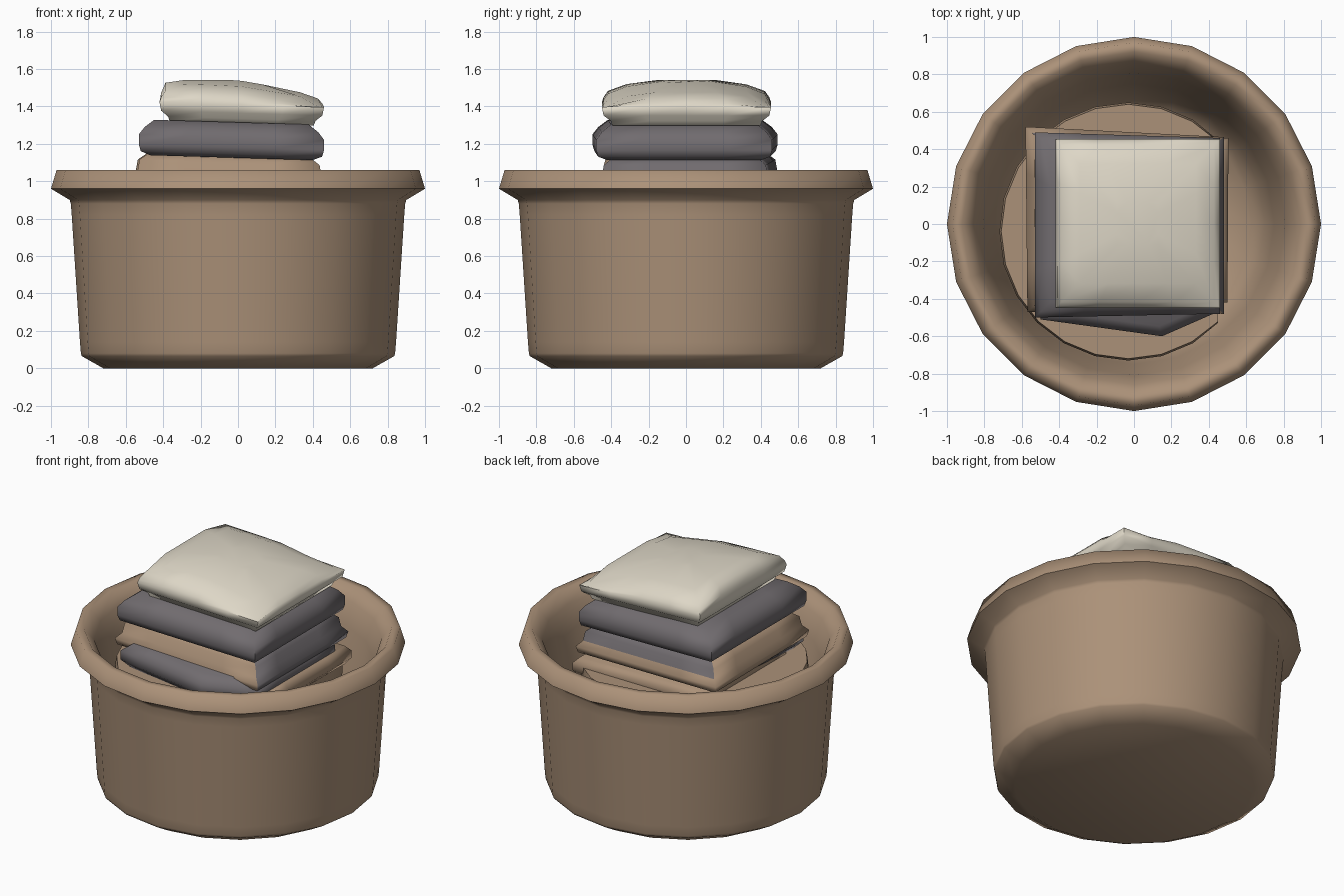
import bpy, bmesh, math

if "Cube" in bpy.data.objects:
    bpy.data.objects.remove(bpy.data.objects["Cube"])


def material(name, rgb):
    m = bpy.data.materials.new(name)
    m.diffuse_color = (*rgb, 1)
    m.use_nodes = True
    m.node_tree.nodes["Principled BSDF"].inputs["Base Color"].default_value = m.diffuse_color
    return m


TAN = material("tan", (0.41, 0.285, 0.19))
GREY = material("charcoal grey", (0.165, 0.15, 0.16))
CREAM = material("cream", (0.73, 0.68, 0.57))


def loft(name, rings, mats, angle=75, rule=None):
    """Skin a list of equally long point rings and cap both ends."""
    bm = bmesh.new()
    loops = [[bm.verts.new(p) for p in ring] for ring in rings]
    n = len(loops[0])
    for a, b in zip(loops, loops[1:]):
        for i in range(n):
            j = (i + 1) % n
            bm.faces.new((a[i], a[j], b[j], b[i]))
    bm.faces.new(loops[0][::-1])
    bm.faces.new(loops[-1])
    bmesh.ops.recalc_face_normals(bm, faces=bm.faces[:])
    if rule:
        for f in bm.faces:
            f.material_index = rule(f.normal, f.calc_center_median())
    me = bpy.data.meshes.new(name)
    bm.to_mesh(me)
    bm.free()
    ob = bpy.data.objects.new(name, me)
    bpy.context.collection.objects.link(ob)
    for m in mats:
        me.materials.append(m)
    bpy.ops.object.select_all(action='DESELECT')
    ob.select_set(True)
    bpy.context.view_layer.objects.active = ob
    bpy.ops.object.shade_smooth_by_angle(angle=math.radians(angle))
    return ob


def circle(r, z, n=20, cx=0, cy=0, xmax=9):
    return [(min(cx + r * math.cos(math.tau * i / n), xmax),
             cy + r * math.sin(math.tau * i / n), z) for i in range(n)]


def outline(corners, z, inset, tilt, steps=4):
    """Ring along a polygon, pulled in by inset; tilt(x, y) shifts the height."""
    n = len(corners)
    cx, cy = sum(c[0] for c in corners) / n, sum(c[1] for c in corners) / n
    k = 1 - inset / 0.48
    c = [(cx + (x - cx) * k, cy + (y - cy) * k) for x, y in corners]
    pts = []
    for a, b in zip(c, c[1:] + c[:1]):
        for s in range(steps):
            t = s / steps
            x, y = a[0] + (b[0] - a[0]) * t, a[1] + (b[1] - a[1]) * t
            pts.append((x, y, z + tilt(x, y)))
    return pts


def towel(name, corners, profile, mats, rule=None):
    rings = [outline(corners, z, inset, lambda x, y: -0.03 * x)
             for inset, z in profile]
    return loft(name, rings, mats, rule=rule)


# Basket: lathed wall, flared rim and hollow, bowl-shaped inside
basket = [(0.72, 0), (0.835, 0.065), (0.84, 0.08), (0.845, 0.14), (0.889, 0.82),
          (0.894, 0.88), (0.9, 0.9), (1.0, 0.96), (0.97, 1.06), (0.92, 1.06),
          (0.86, 0.99), (0.81, 0.85), (0.75, 0.5), (0.70, 0.3), (0.62, 0.18),
          (0.4, 0.12)]
loft("basket", [circle(r, z) for r, z in basket], [TAN])

# Rounded bundle at the bottom of the pile
bundle = [(0.60, 0.14), (0.67, 0.30), (0.69, 0.80), (0.68, 0.86)]
loft("bottom_bundle",
     [circle(r, z, 24, -0.03, -0.04, 0.45) for r, z in bundle], [TAN])

# Flat tan towel showing at the right
towel("lower_tan_towel",
      [(-0.45, -0.40), (0.50, -0.42), (0.505, 0.46), (-0.45, 0.47)],
      [(0.03, 0.80), (0.0, 0.84), (0.0, 0.89), (0.03, 0.92)], [TAN])

# Crumpled grey towel sticking out at the front
towel("lower_grey_towel",
      [(-0.50, -0.51), (0.15, -0.60), (0.47, -0.46), (0.47, 0.34), (-0.45, 0.36)],
      [(0.05, 0.85), (0.0, 0.90), (0.0, 0.96), (0.06, 1.01)], [GREY])

# Folded towel, tan at the front and left, grey at the back and right
towel("two_tone_towel",
      [(-0.57, -0.47), (0.48, -0.48), (0.48, 0.465), (-0.58, 0.52)],
      [(0.08, 0.94), (0.01, 0.965), (0.0, 1.005), (0.03, 1.04), (0.04, 1.10),
       (0.09, 1.14)], [TAN, GREY],
      rule=lambda n, c: int(abs(n.z) < 0.95 and n.x + n.y > 0
                            and (c.z > 1.045 or n.x > n.y)))

# Grey towel
towel("upper_grey_towel",
      [(-0.53, -0.50), (0.46, -0.48), (0.46, 0.46), (-0.53, 0.49)],
      [(0.06, 1.125), (0.01, 1.145), (0.0, 1.18), (0.0, 1.235), (0.03, 1.275),
       (0.08, 1.315)], [GREY])


# Cream towel on top, arched front to back and falling off to the right
def cream_ring(inset, z, drop, arch):
    return outline([(-0.42, -0.45), (0.46, -0.45), (0.46, 0.455), (-0.42, 0.455)],
                   z, inset, lambda x, y: -0.03 * x - drop * max(x, 0)
                   - arch * max(abs(y) - 0.22, 0))


cream = [(0.06, 1.31, 0, 0), (0.05, 1.335, 0, 0), (0.01, 1.365, 0, 0),
         (0.0, 1.41, 0, 0), (0.01, 1.46, 0.07, 0.1),
         (0.035, 1.515, 0.14, 0.22), (0.14, 1.532, 0.14, 0.22),
         (0.36, 1.54, 0.14, 0.22)]
loft("cream_towel", [cream_ring(*c) for c in cream], [CREAM])
